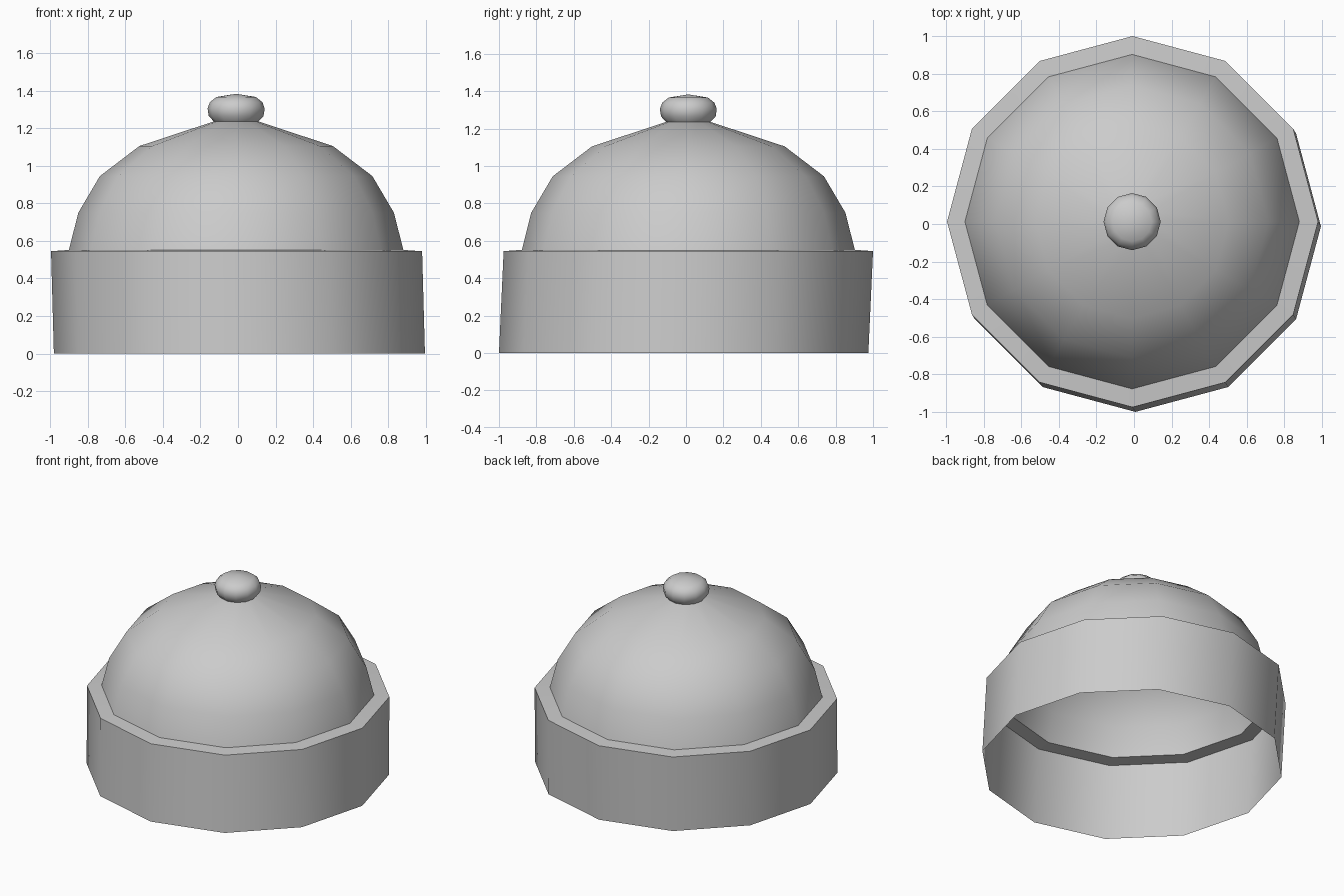
import bpy, bmesh
from math import cos, sin, pi, radians

if "Cube" in bpy.data.objects:
    bpy.data.objects.remove(bpy.data.objects["Cube"])

SIDES = 12


def lathe(name, rings):
    """Skin 12-sided rings given as (radius, z, centre_x, centre_y); radius 0 closes to a point."""
    bm = bmesh.new()
    loops = []
    for r, z, cx, cy in rings:
        n = SIDES if r > 0 else 1
        loops.append([bm.verts.new((cx + r * cos(2 * pi * i / SIDES),
                                    cy + r * sin(2 * pi * i / SIDES), z))
                      for i in range(n)])
    for a, b in zip(loops, loops[1:]):
        for i in range(SIDES):
            j = (i + 1) % SIDES
            if len(b) == 1:
                bm.faces.new((a[i], a[j], b[0]))
            elif len(a) == 1:
                bm.faces.new((a[0], b[j], b[i]))
            else:
                bm.faces.new((a[i], a[j], b[j], b[i]))
    mesh = bpy.data.meshes.new(name)
    bm.to_mesh(mesh)
    bm.free()
    obj = bpy.data.objects.new(name, mesh)
    bpy.context.collection.objects.link(obj)
    bpy.ops.object.select_all(action='DESELECT')
    obj.select_set(True)
    bpy.context.view_layer.objects.active = obj
    bpy.ops.object.shade_smooth_by_angle(angle=radians(40))
    return obj


# the upper parts sit slightly off the centre of the open bottom rim
CX, CY = -0.01, 0.0125


def centred(profile):
    return [(r, z, CX, CY) for r, z in profile]


# folded band, open below, with its narrow top ledge
lathe("hat_band", [(0.9875, 0.0, 0.0075, -0.0125),
                   (0.9875, 0.545, -0.0075, CY),
                   (0.89, 0.552, CX, CY)])

# rounded crown, hollow inside
lathe("hat_crown", centred([(0.89, 0.552), (0.84, 0.75), (0.725, 0.945),
                            (0.515, 1.105), (0.115, 1.237), (0, 1.245)]))

# small bobble on top
lathe("hat_bobble", centred([(0, 1.225), (0.115, 1.232), (0.146, 1.265), (0.152, 1.305),
                             (0.14, 1.338), (0.105, 1.366), (0, 1.383)]))
